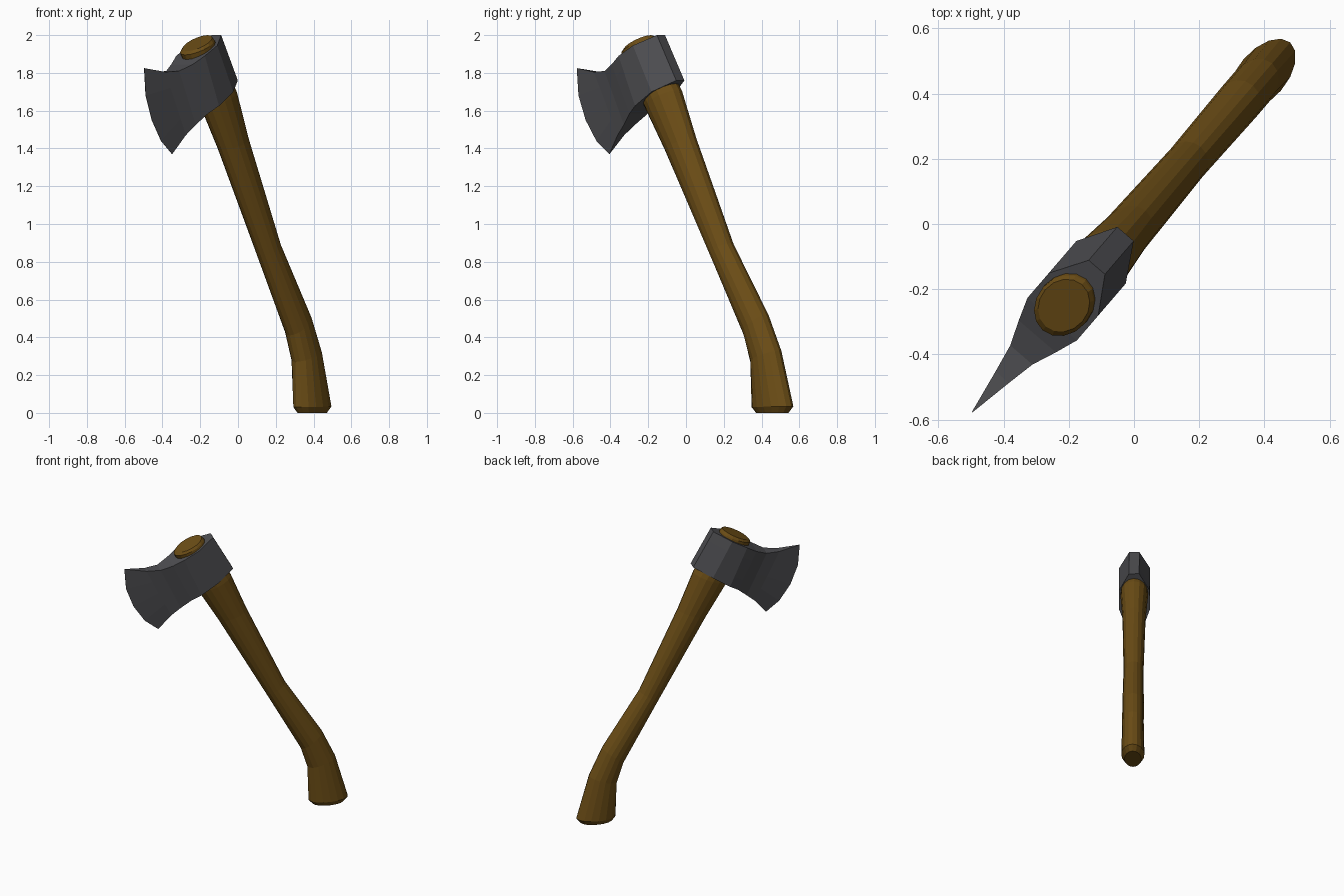
import bpy, bmesh, math

if "Cube" in bpy.data.objects:
    bpy.data.objects.remove(bpy.data.objects["Cube"])

ANGLE = math.radians(49.3)          # the axe lies in a vertical plane turned about z
C, S = math.cos(ANGLE), math.sin(ANGLE)


def place(u, w, z):
    """u along the axe plane, w across it, z up."""
    return (u * C - w * S, u * S + w * C, z)


def material(name, rgb):
    m = bpy.data.materials.new(name)
    m.diffuse_color = (*rgb, 1)
    m.use_nodes = True
    m.node_tree.nodes["Principled BSDF"].inputs["Base Color"].default_value = m.diffuse_color
    return m


def loft(name, rings, mat):
    """Skin a list of equal-length closed rings and cap both ends."""
    bm = bmesh.new()
    rows = [[bm.verts.new(place(*p)) for p in ring] for ring in rings]
    n = len(rows[0])
    for a, b in zip(rows, rows[1:]):
        for i in range(n):
            j = (i + 1) % n
            bm.faces.new((a[i], a[j], b[j], b[i]))
    bm.faces.new(rows[0])
    bm.faces.new(rows[-1][::-1])
    bmesh.ops.remove_doubles(bm, verts=bm.verts, dist=0.0005)
    bmesh.ops.recalc_face_normals(bm, faces=bm.faces)
    mesh = bpy.data.meshes.new(name)
    bm.to_mesh(mesh)
    bm.free()
    mesh.materials.append(mat)
    ob = bpy.data.objects.new(name, mesh)
    bpy.context.collection.objects.link(ob)
    return ob


wood = material("brown wood", (0.15, 0.075, 0.008))
steel = material("dark grey steel", (0.075, 0.075, 0.082))

# Handle: elliptical sections given by front point, back point and half width
SIDES = 16
sections = [
    ((-.415, 1.915), (-.245, 2.0), .075),
    ((-.43, 1.895), (-.23, 1.985), .085),
    ((-.27, 1.62), (-.05, 1.71), .09),
    ((-.13, 1.39), (.055, 1.455), .075),
    ((.186, .83), (.313, .90), .065),
    ((.42, .41), (.56, .52), .07),
    ((.465, .27), (.65, .33), .07),
    ((.473, .03), (.735, .035), .075),
    ((.50, 0), (.705, 0), .055),
]
rings = []
for (u0, z0), (u1, z1), half in sections:
    ring = []
    for k in range(SIDES):
        t = 2 * math.pi * k / SIDES
        f = (1 + math.cos(t)) / 2
        ring.append((u0 + (u1 - u0) * f, half * math.sin(t), z0 + (z1 - z0) * f))
    rings.append(ring)
loft("handle", rings, wood)

# Axe head: sections from the poll to the blade, by top point, bottom point, half width
STEPS = 4
cuts = [
    ((-.175, 2.0), (-.04, 1.76), .033),
    ((-.285, 1.945), (-.155, 1.70), .10),
    ((-.385, 1.89), (-.27, 1.625), .10),
    ((-.455, 1.845), (-.33, 1.585), .075),
    ((-.53, 1.81), (-.395, 1.525), .045),
    ((-.62, 1.805), (-.455, 1.47), .027),
]
columns = []
for (u0, z0), (u1, z1), half in cuts:
    columns.append([(u0 + (u1 - u0) * k / STEPS, z0 + (z1 - z0) * k / STEPS, half)
                    for k in range(STEPS + 1)])
# Curved cutting edge
columns.append([(-.762, 1.825, 0), (-.75, 1.68, 0), (-.70, 1.55, 0),
                (-.625, 1.44, 0), (-.535, 1.37, 0)])
rings = [[(u, h, z) for u, z, h in col] + [(u, -h, z) for u, z, h in reversed(col)]
         for col in columns[:-1]]
edge = columns[-1]
rings.append([(u, .001, z) for u, z, h in edge] + [(u, -.001, z) for u, z, h in reversed(edge)])
loft("axe_head", rings, steel)
